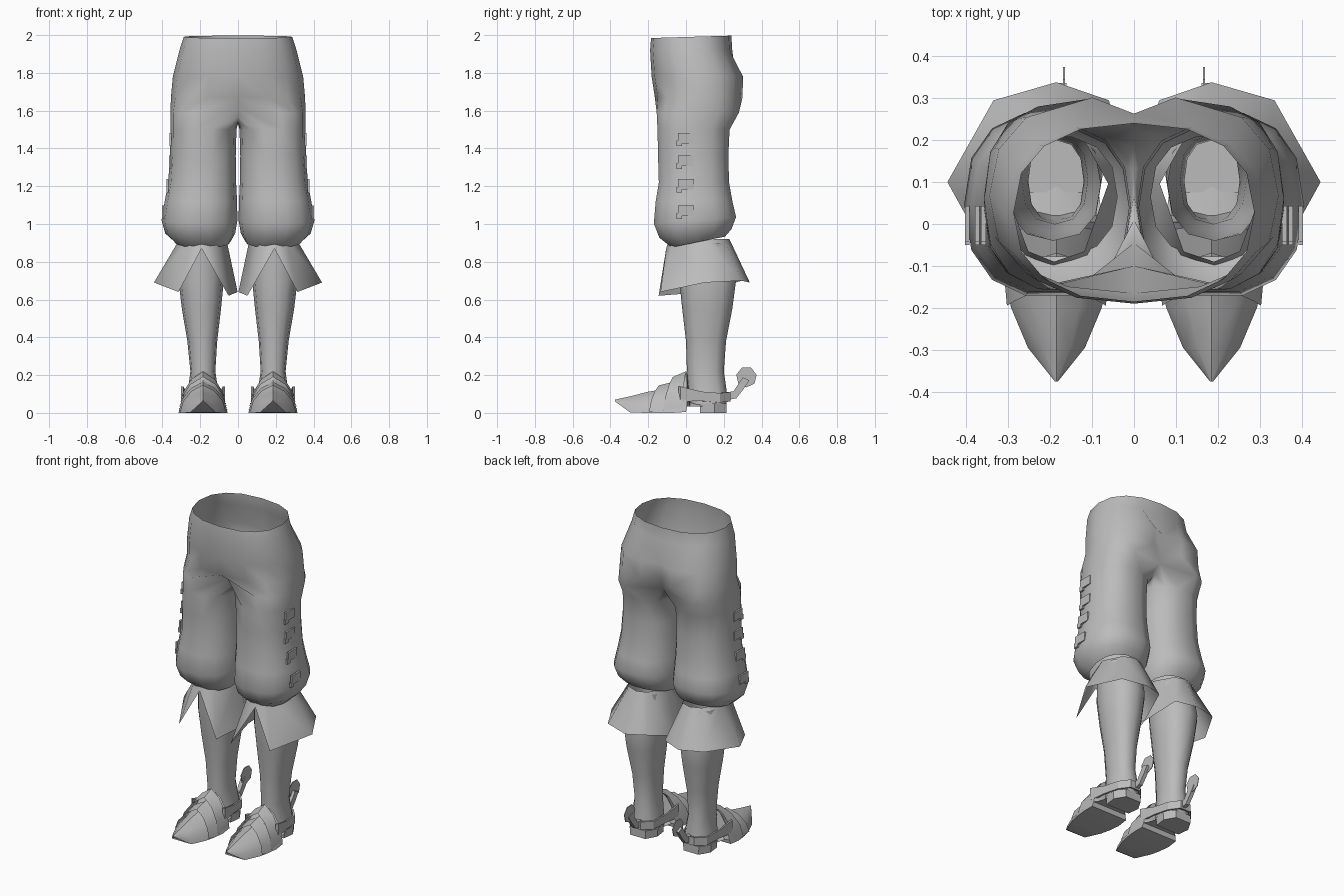
import bpy, bmesh
from math import sin, cos, pi, radians
from mathutils import Vector

cube = bpy.data.objects.get("Cube")
if cube:
    bpy.data.objects.remove(cube, do_unlink=True)

grey = bpy.data.materials.new("plain grey")
grey.use_nodes = True
grey.diffuse_color = (0.5, 0.5, 0.5, 1)
grey.node_tree.nodes["Principled BSDF"].inputs["Base Color"].default_value = (0.5, 0.5, 0.5, 1)

CX = 0.185  # middle of one leg


def finish(name, bm, angle=40):
    """Turn a left-side bmesh into a mirrored, shaded object."""
    bmesh.ops.remove_doubles(bm, verts=bm.verts, dist=0.0005)
    bmesh.ops.recalc_face_normals(bm, faces=bm.faces)
    mesh = bpy.data.meshes.new(name)
    bm.to_mesh(mesh)
    bm.free()
    mesh.materials.append(grey)
    obj = bpy.data.objects.new(name, mesh)
    bpy.context.collection.objects.link(obj)
    mirror = obj.modifiers.new("mirror", "MIRROR")
    mirror.use_clip = True
    bpy.ops.object.select_all(action="DESELECT")
    obj.select_set(True)
    bpy.context.view_layer.objects.active = obj
    bpy.ops.object.shade_smooth_by_angle(angle=radians(angle))


def loft(bm, rings, closed=True, caps=False):
    """Skin a list of point rings with quads."""
    rows = [[bm.verts.new(p) for p in ring] for ring in rings]
    n = len(rows[0])
    for a, b in zip(rows, rows[1:]):
        for i in range(n if closed else n - 1):
            j = (i + 1) % n
            bm.faces.new((a[i], a[j], b[j], b[i]))
    if caps:
        bm.faces.new(rows[0])
        bm.faces.new(rows[-1])


def power(v, p):
    return abs(v) ** p * (1 if v >= 0 else -1)


def ring(z, x0, x1, y0, y1, n=14, tilt=0, p=0.85):
    """Rounded ring; point 4 of 14 faces outward, numbering runs front to back."""
    pts = []
    for k in range(n):
        a = 2 * pi * (k - 4) / n + pi / 2
        x = (x0 + x1) / 2 + (x1 - x0) / 2 * power(sin(a), p)
        y = (y0 + y1) / 2 - (y1 - y0) / 2 * power(cos(a), p)
        pts.append(Vector((x, y, z + tilt * (y - (y0 + y1) / 2))))
    return pts


def box(bm, centre, size):
    made = bmesh.ops.create_cube(bm, size=1)["verts"]
    for v in made:
        v.co = Vector(centre) + Vector([c * s for c, s in zip(v.co, size)])


# Breeches: each leg ends in a D-shaped ring whose flat side is the crotch seam
crotch = ring(1.59, 0.0, 0.358, -0.16, 0.285)
seam = {0: (-0.1, 1.62), 13: (-0.045, 1.57), 12: (0.01, 1.54), 11: (0.07, 1.53),
        10: (0.13, 1.54), 9: (0.185, 1.56), 8: (0.23, 1.61)}
for k, (y, z) in seam.items():
    crotch[k] = Vector((0, y, z))
legs = [crotch] + [ring(*r) for r in (
    (1.5, 0.008, 0.358, -0.155, 0.235),
    (1.36, 0.012, 0.36, -0.152, 0.228),
    (1.22, 0.01, 0.37, -0.148, 0.232),
    (1.12, 0.005, 0.388, -0.165, 0.25))]
legs += [ring(1.02, 0.003, 0.405, -0.175, 0.27, tilt=0.08),
         ring(0.95, 0.015, 0.385, -0.145, 0.245, tilt=0.12),
         ring(0.905, 0.04, 0.335, -0.08, 0.21, tilt=0.2)]
bm = bmesh.new()
loft(bm, legs)

# Seat and waist: half rings from front centre to back centre
torso = []
for z, w, y0, y1, cleft in ((1.99, 0.287, -0.185, 0.24, 0), (1.92, 0.31, -0.19, 0.245, 0),
                            (1.78, 0.345, -0.182, 0.318, 0.055), (1.67, 0.355, -0.165, 0.315, 0.075)):
    half = []
    for k in range(9):
        t = pi * k / 8
        y = (y0 + y1) / 2 - (y1 - y0) / 2 * power(cos(t), 0.85)
        half.append(Vector((w * power(sin(t), 0.85), y, z + (0.03 * y if z > 1.95 else 0))))
    half[0].x = half[8].x = 0
    half[8].y -= cleft
    if cleft:
        half[7].x *= 0.65
    torso.append(half)
loft(bm, torso + [crotch[:9]], closed=False)
finish("breeches", bm, 50)

# Side tabs closing the outer seam
bm = bmesh.new()
for z, x in ((1.455, 0.358), (1.335, 0.36), (1.21, 0.374), (1.07, 0.398)):
    box(bm, (x, 0.0, z), (0.011, 0.085, 0.055))
    box(bm, (x, -0.035, z - 0.028), (0.011, 0.03, 0.03))
finish("side_tabs", bm, 20)

# Flared boot cuff with a front notch
hem = [(CX + 0.008, -0.105, 0.87), (0.315, -0.135, 0.64), (0.445, 0.1, 0.69), (0.335, 0.295, 0.7),
       (CX, 0.338, 0.69), (0.06, 0.295, 0.7), (0.002, 0.1, 0.64), (0.05, -0.145, 0.62)]
top = []
for x, y, z in hem:
    d = Vector((x - CX, y - 0.07, 0)).normalized()
    top.append((CX + d.x * 0.125, 0.07 + d.y * 0.16, 0.92))
bm = bmesh.new()
loft(bm, [top, hem])
finish("boot_cuff", bm, 75)

# Boot shaft
bm = bmesh.new()
loft(bm, [ring(*r, n=12) for r in (
    (0.9, 0.08, 0.305, -0.04, 0.23), (0.7, 0.075, 0.315, -0.035, 0.265),
    (0.55, 0.09, 0.297, -0.02, 0.245), (0.38, 0.11, 0.268, 0.0, 0.212),
    (0.22, 0.12, 0.252, 0.005, 0.2), (0.12, 0.105, 0.265, 0.01, 0.215),
    (0.045, 0.095, 0.275, 0.02, 0.215))])
finish("boot_shaft", bm, 50)


# Foot: arched sections from the turned-up toe to the back wall and inner sole
def arch(y, w, z0, z1, back=0.0):
    h = z1 - z0
    return [Vector((CX + w * s, y + back * b, z0 + h * f)) for s, f, b in (
        (-1, 0, 0), (-0.87, 0.4, 0.2), (-0.5, 0.78, 0.6), (0, 1, 1),
        (0.5, 0.78, 0.6), (0.87, 0.4, 0.2), (1, 0, 0))]


bm = bmesh.new()
loft(bm, [arch(*s) for s in (
    (-0.375, 0.004, 0.06, 0.07), (-0.295, 0.068, 0.002, 0.088), (-0.2, 0.108, 0, 0.112),
    (-0.14, 0.122, 0, 0.122), (-0.07, 0.13, 0, 0.155), (0.0, 0.125, 0.005, 0.21),
    (0.005, 0.118, 0.035, 0.22), (0.02, 0.1, 0.035, 0.06), (0.09, 0.085, 0.035, 0.05))], caps=True)
finish("foot", bm, 45)

# Overlapping instep plates, open at the front and pointed back at the ridge
bm = bmesh.new()
for f, r in (((-0.195, 0.118, 0.008, 0.145), (-0.085, 0.128, 0.01, 0.165)),
             ((-0.12, 0.13, 0.01, 0.19), (-0.02, 0.124, 0.03, 0.22))):
    loft(bm, [arch(*f, back=0.05), arch(*r, back=0.02)], closed=False)
finish("instep_plates", bm, 45)

# Heel block
bm = bmesh.new()
outline = ((-0.085, 0.075), (0.085, 0.075), (0.095, 0.15), (0.055, 0.215), (-0.055, 0.215), (-0.095, 0.15))
loft(bm, [[(CX + x * s, y, z) for x, y in outline] for z, s in ((0, 0.95), (0.05, 1.0))], caps=True)
finish("heel", bm, 30)

# Spur strap wrapping the heel
path = ((-0.116, -0.03, 0.1), (-0.1, 0.08, 0.088), (-0.085, 0.18, 0.08), (-0.035, 0.235, 0.085))
path = path + tuple((-x, y, z) for x, y, z in reversed(path))
bm = bmesh.new()
sections = []
for x, y, z in path:
    h = 0.04 if y < 0 else 0.025
    sections.append([(CX + x * s, y - (1 - s) * 0.1, z + d)
                     for s, d in ((1, -h), (1, h), (0.9, h), (0.9, -h))])
loft(bm, sections, caps=True)
finish("spur_strap", bm, 30)

# Spur neck rising to the wheel
bm = bmesh.new()
loft(bm, [[(CX - 0.012 + sx * 0.012, y + sz * dy, z + sz * dz) for sx, sz in ((-1, -1), (1, -1), (1, 1), (-1, 1))]
          for y, z, dy, dz in ((0.21, 0.088, 0, 0.022), (0.258, 0.095, -0.008, 0.018),
                               (0.288, 0.135, -0.018, 0.008), (0.318, 0.18, -0.018, 0.008))],
     caps=True)
finish("spur_neck", bm, 30)

# Spur wheel
bm = bmesh.new()
rim = [(0.32 + 0.055 * cos(a), 0.19 + 0.055 * sin(a)) for a in (pi * k / 3.5 + 0.2 for k in range(7))]
loft(bm, [[(CX - 0.018 + x, y, z) for y, z in rim] for x in (-0.002, 0.002)], caps=True)
finish("spur_wheel", bm, 30)
